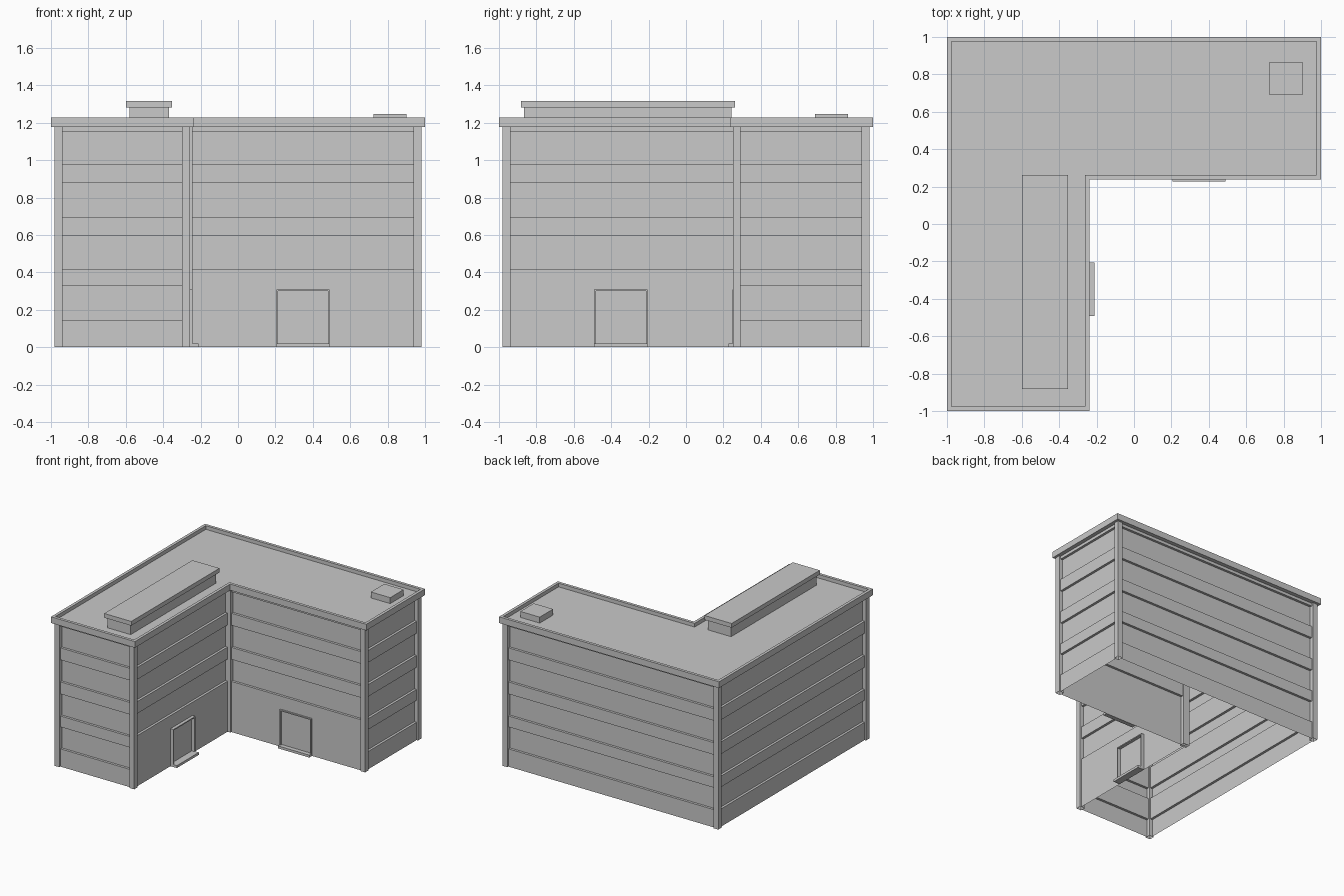
import bpy
import bmesh
from mathutils import Vector

cube = bpy.data.objects.get("Cube")
if cube:
    bpy.data.objects.remove(cube, do_unlink=True)

grey = bpy.data.materials.new("plain_grey")
grey.use_nodes = True
colour = (0.585, 0.585, 0.585, 1)
grey.diffuse_color = colour
grey.node_tree.nodes["Principled BSDF"].inputs["Base Color"].default_value = colour


def finish(name, bm):
    mesh = bpy.data.meshes.new(name)
    bm.to_mesh(mesh)
    bm.free()
    mesh.materials.append(grey)
    obj = bpy.data.objects.new(name, mesh)
    bpy.context.collection.objects.link(obj)
    return obj


def add_box(bm, p, q):
    """Axis-aligned box between two opposite corners."""
    p, q = Vector(p), Vector(q)
    verts = bmesh.ops.create_cube(bm, size=1)["verts"]
    size = Vector(abs(c) for c in q - p)
    bmesh.ops.scale(bm, vec=size, verts=verts)
    bmesh.ops.translate(bm, vec=(p + q) / 2, verts=verts)


def box(name, p, q, open_bottom=False):
    bm = bmesh.new()
    add_box(bm, p, q)
    if open_bottom:
        bm.normal_update()
        under = [f for f in bm.faces if f.normal.z < -0.5]
        bmesh.ops.delete(bm, geom=under, context="FACES")
    return finish(name, bm)


def outline(o, y):
    """L-shaped plan, moved inward by o, with the courtyard's back edge at y."""
    e, x = 1 - o, -0.237 - o
    return [Vector(c) for c in ((-e, -e), (x, -e), (x, y), (e, y), (e, e), (-e, e))]


ROOF, DECK, TOP = 1.176, 1.197, 1.227
RIM, NOTCH = 0.024, 0.237

# Roof deck, with its underside closing the hollow building
bm = bmesh.new()
for z in (ROOF, DECK):
    face = bm.faces.new([bm.verts.new((*p, z)) for p in outline(RIM, NOTCH + RIM)])
    if z == ROOF:
        face.normal_flip()
finish("roof_deck", bm)

# Parapet ring
bm = bmesh.new()
rings = []
for o, z in ((0, ROOF), (0, TOP), (RIM, TOP), (RIM, ROOF)):
    rings.append([bm.verts.new((*p, z)) for p in outline(o, NOTCH + o)])
for k in range(4):
    a, b = rings[k], rings[(k + 1) % 4]
    for i in range(6):
        j = (i + 1) % 6
        bm.faces.new((a[i], a[j], b[j], b[i]))
bmesh.ops.recalc_face_normals(bm, faces=bm.faces)
finish("parapet", bm)

# Hollow corner columns
inner, outer = outline(0.063, 0.292), outline(0.02, 0.25)
outer[2].x = -0.243
for i, (p, q) in enumerate(zip(inner, outer)):
    box(f"corner_column_{i + 1}", (*p, 0), (*q, ROOF), open_bottom=True)

# Thin walls, stepped back at each window strip; doors in the courtyard walls
wall_names = ("front_wing", "courtyard_left", "courtyard_front", "left", "back", "right")
windows = [(0.146, 0.326), (0.416, 0.597), (0.696, 0.877), (0.976, 1.152)]
doors = {1: (0.446, 0.731, 0.056, 0.088), 2: (0.505, 0.79, 0.043, 0.066)}
BAND, GLASS = 0.03, 0.01
DOOR_TOP, STEP, FRAME = 0.308, 0.02, 0.009

for i, name in enumerate(wall_names):
    start, end = inner[i], inner[(i + 1) % 6]
    along = (end - start).normalized()
    out = Vector((along.y, -along.x))

    # Stepped wall profile swept from corner to corner
    profile = [(BAND, 0)]
    for z0, z1 in windows[1:] if i in doors else windows:
        profile += [(BAND, z0), (GLASS, z0), (GLASS, z1), (BAND, z1)]
    profile.append((BAND, ROOF))
    bm = bmesh.new()
    lines = [[bm.verts.new((*(p + out * d), z)) for p in (start, end)] for d, z in profile]
    for low, high in zip(lines, lines[1:]):
        bm.faces.new((low[0], low[1], high[1], high[0]))
    finish(name + "_wall", bm)

    if i in doors:
        a, b, front, reach = doors[i]

        def slab(bm, a0, a1, depth, z0, z1):
            p = start + along * a0 + out * BAND
            q = start + along * a1 + out * depth
            add_box(bm, (*p, z0), (*q, z1))

        # Door frame and doorstep
        bm = bmesh.new()
        slab(bm, a, a + FRAME, front, STEP, DOOR_TOP)
        slab(bm, b - FRAME, b, front, STEP, DOOR_TOP)
        slab(bm, a + FRAME, b - FRAME, front, DOOR_TOP - FRAME, DOOR_TOP)
        finish(name + "_door_frame", bm)
        bm = bmesh.new()
        slab(bm, a, b, reach, 0, STEP)
        finish(name + "_doorstep", bm)

# Rooftop units
box("roof_unit_base", (-0.581, -0.865, DECK), (-0.37, 0.244, 1.282))
box("roof_unit_cap", (-0.598, -0.883, 1.282), (-0.352, 0.262, 1.317))
box("roof_hatch", (0.724, 0.691, DECK), (0.9, 0.865, 1.246))
